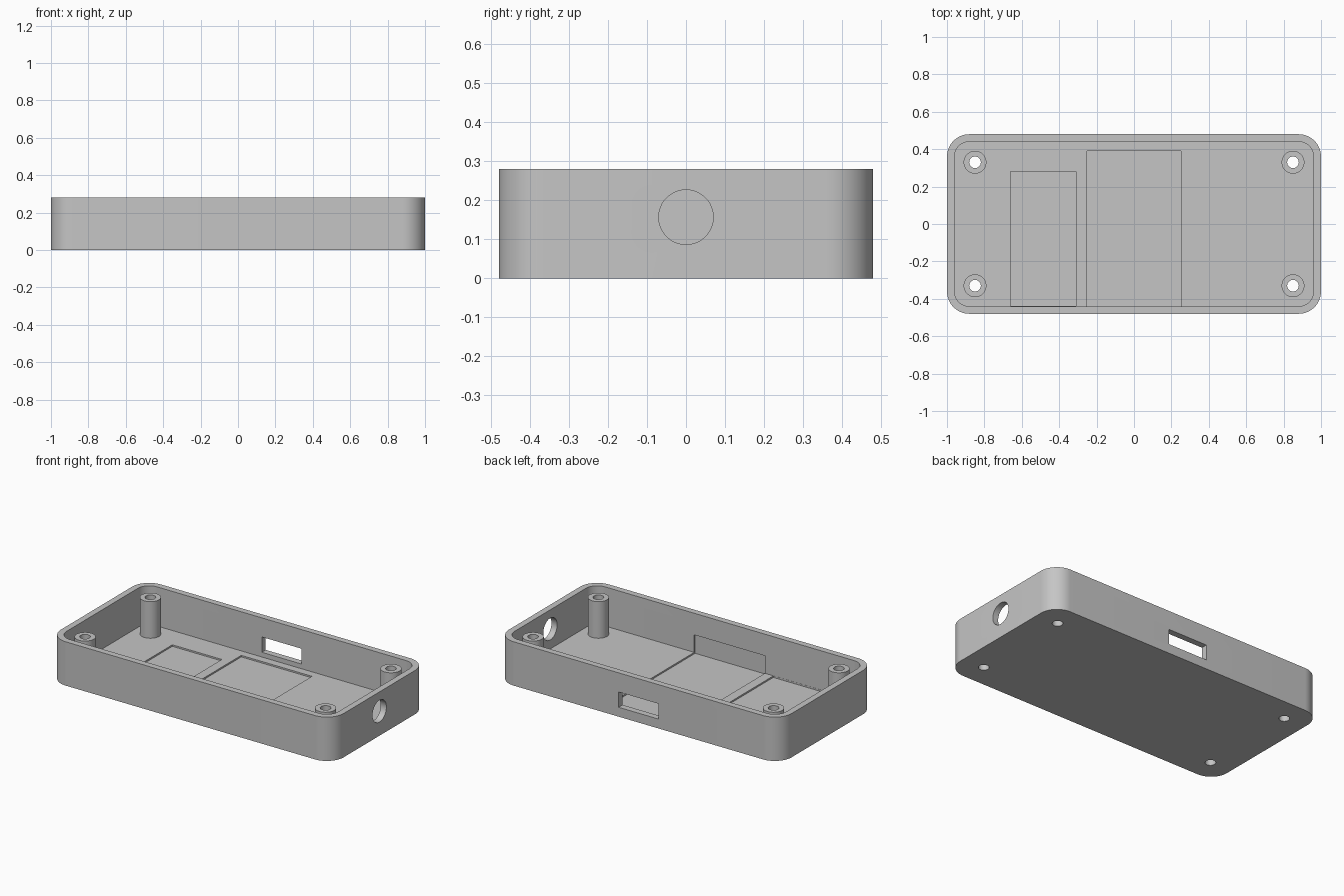
import bpy, bmesh, math
from mathutils import Matrix

if "Cube" in bpy.data.objects:
    bpy.data.objects.remove(bpy.data.objects["Cube"])

WALL, FLOOR, HEIGHT = 0.04, 0.03, 0.28
HALF_X, HALF_Y, RADIUS = 1.0, 0.48, 0.12
POST_TOP = 0.264
POSTS = [(sx * 0.85, sy * 0.33) for sx in (-1, 1) for sy in (-1, 1)]

grey = bpy.data.materials.new("light_grey")
grey.diffuse_color = (0.56, 0.56, 0.56, 1)
grey.use_nodes = True
grey.node_tree.nodes["Principled BSDF"].inputs["Base Color"].default_value = grey.diffuse_color


def add_object(name, bm):
    bmesh.ops.recalc_face_normals(bm, faces=bm.faces)
    mesh = bpy.data.meshes.new(name)
    bm.to_mesh(mesh)
    bm.free()
    mesh.materials.append(grey)
    ob = bpy.data.objects.new(name, mesh)
    bpy.context.collection.objects.link(ob)
    return ob


def rounded_block(name, hx, hy, r, z0, z1, steps=16):
    """Rounded rectangle extruded from z0 to z1."""
    bm = bmesh.new()
    ring = []
    for i, (sx, sy) in enumerate([(1, 1), (-1, 1), (-1, -1), (1, -1)]):
        for k in range(steps + 1):
            a = math.pi / 2 * (i + k / steps)
            ring.append(bm.verts.new((sx * (hx - r) + r * math.cos(a),
                                      sy * (hy - r) + r * math.sin(a), z0)))
    base = bm.faces.new(ring)
    top = bmesh.ops.extrude_face_region(bm, geom=[base])["geom"]
    for v in top:
        if isinstance(v, bmesh.types.BMVert):
            v.co.z = z1
    return add_object(name, bm)


def box(name, x0, x1, y0, y1, z0, z1):
    bm = bmesh.new()
    m = (Matrix.Translation(((x0 + x1) / 2, (y0 + y1) / 2, (z0 + z1) / 2))
         @ Matrix.Diagonal((x1 - x0, y1 - y0, z1 - z0, 1)))
    bmesh.ops.create_cube(bm, size=1, matrix=m)
    return add_object(name, bm)


def cylinder(name, centre, r, length, along_x=False, segments=48):
    bm = bmesh.new()
    m = Matrix.Translation(centre)
    if along_x:
        m = m @ Matrix.Rotation(math.pi / 2, 4, 'Y')
    bmesh.ops.create_cone(bm, cap_ends=True, segments=segments,
                          radius1=r, radius2=r, depth=length, matrix=m)
    return add_object(name, bm)


def combine(target, tool, operation):
    """Apply a boolean and remove the tool object."""
    tool.hide_render = True
    mod = target.modifiers.new("cut", 'BOOLEAN')
    mod.operation, mod.solver, mod.object = operation, 'EXACT', tool
    bpy.context.view_layer.objects.active = target
    bpy.ops.object.modifier_apply(modifier=mod.name)
    bpy.data.objects.remove(tool)


# Open tray with rounded corners
case = rounded_block("enclosure_base", HALF_X, HALF_Y, RADIUS, 0, HEIGHT)
combine(case, rounded_block("cavity", HALF_X - WALL, HALF_Y - WALL,
                            RADIUS - WALL, FLOOR, 0.4), 'DIFFERENCE')

# Shallow pockets: the wide one also bites into the front wall
combine(case, box("board_pocket", -0.25, 0.25, -0.45, 0.39, 0.02, 0.142), 'DIFFERENCE')
combine(case, box("side_pocket", -0.66, -0.31, -0.439, 0.28, 0.02, 0.1), 'DIFFERENCE')

# Back wall slot and round right wall opening
combine(case, box("port_slot", -0.14, 0.14, 0.4, 0.6, 0.06, 0.158), 'DIFFERENCE')
combine(case, cylinder("cable_hole", (1, 0, 0.157), 0.07, 0.3, True), 'DIFFERENCE')

# Screw posts with holes through the floor
for x, y in POSTS:
    z0 = FLOOR / 2
    combine(case, cylinder("screw_post", (x, y, (z0 + POST_TOP) / 2), 0.061,
                           POST_TOP - z0), 'UNION')
    combine(case, cylinder("screw_hole", (x, y, 0.15), 0.031, 0.6), 'DIFFERENCE')

# Smooth rounded surfaces, sharp edges elsewhere
bpy.ops.object.select_all(action='DESELECT')
case.select_set(True)
bpy.context.view_layer.objects.active = case
bpy.ops.object.shade_smooth_by_angle(angle=math.radians(30))
